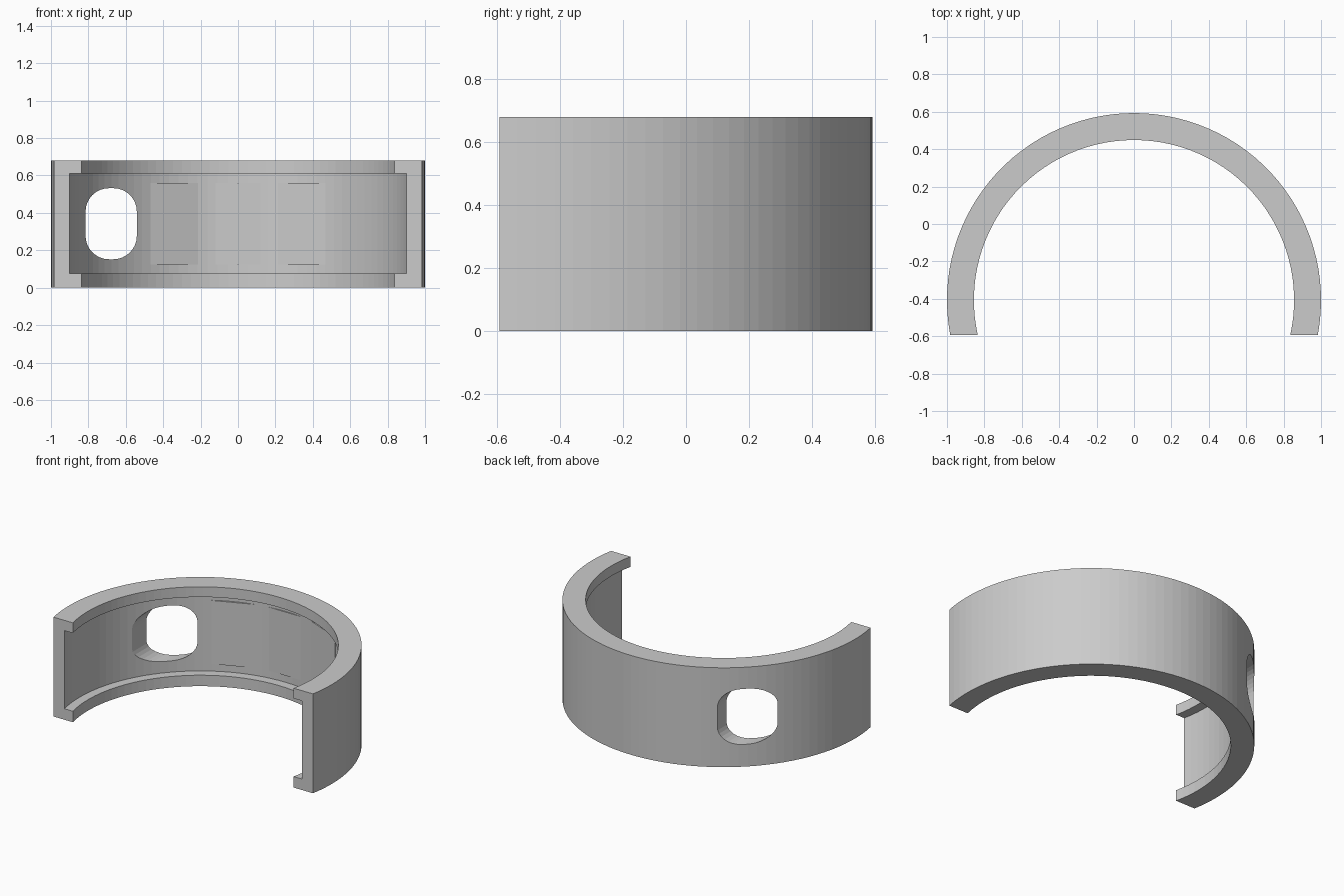
import bpy, bmesh
from math import asin, sin, cos, pi, radians

if "Cube" in bpy.data.objects:
    bpy.data.objects.remove(bpy.data.objects["Cube"], do_unlink=True)

CENTRE_Y = -0.407      # axis of the ring
END_DROP = 0.186       # distance of the flat ends in front of the axis
HEIGHT = 0.68
GROOVE_R = 0.919
SEGMENTS = 60

grey = bpy.data.materials.new("light_grey")
grey.use_nodes = True
grey.diffuse_color = (0.6, 0.6, 0.6, 1)
grey.node_tree.nodes["Principled BSDF"].inputs["Base Color"].default_value = (0.6, 0.6, 0.6, 1)


def loft(name, sections):
    """Closed solid through a list of equal-length closed sections."""
    bm = bmesh.new()
    rings = [[bm.verts.new(p) for p in s] for s in sections]
    count = len(rings[0])
    for a, b in zip(rings, rings[1:]):
        for i in range(count):
            j = (i + 1) % count
            bm.faces.new((a[i], a[j], b[j], b[i]))
    bm.faces.new(rings[0])
    bm.faces.new(rings[-1][::-1])
    bmesh.ops.recalc_face_normals(bm, faces=bm.faces)
    mesh = bpy.data.meshes.new(name)
    bm.to_mesh(mesh)
    bm.free()
    mesh.materials.append(grey)
    obj = bpy.data.objects.new(name, mesh)
    bpy.context.collection.objects.link(obj)
    return obj


def polar(r, angle, z):
    return (r * cos(angle), CENTRE_Y + r * sin(angle), z)


# Channel-shaped band, both ends trimmed on one flat plane
profile = [(1, 0), (1, HEIGHT), (0.856, HEIGHT), (0.856, 0.61),
           (GROOVE_R, 0.61), (GROOVE_R, 0.075), (0.856, 0.075), (0.856, 0)]
sections = []
for k in range(SEGMENTS + 1):
    ring = []
    for r, z in profile:
        start = -asin(END_DROP / r)
        ring.append(polar(r, start + (pi - 2 * start) * k / SEGMENTS, z))
    sections.append(ring)
band = loft("band", sections)

# Rounded slot cut straight through the wall
HALF_W, HALF_H, CORNER = 0.137, 0.19, 0.125
outline = []
for q, (sx, sz) in enumerate([(1, 1), (-1, 1), (-1, -1), (1, -1)]):
    for step in range(9):
        a = (q + step / 8) * pi / 2
        outline.append((-0.678 + sx * (HALF_W - CORNER) + CORNER * cos(a),
                        0.342 + sz * (HALF_H - CORNER) + CORNER * sin(a)))
cutter = loft("slot_cutter", [[(x, y, z) for x, z in outline] for y in (-0.2, 0.8)])
cutter.hide_render = True
cut = band.modifiers.new("slot", "BOOLEAN")
cut.operation = "DIFFERENCE"
cut.solver = "EXACT"
cut.object = cutter
bpy.context.view_layer.objects.active = band
bpy.ops.object.modifier_apply(modifier=cut.name)
bpy.data.objects.remove(cutter, do_unlink=True)

# Thin three-facet pad on the inner wall
pad = []
for angle, r in [(-30.7, 0.916), (-10.7, 0.927), (10.7, 0.927), (30.7, 0.916)]:
    a = radians(90 - angle)
    pad.append([polar(r, a, 0.125), polar(r, a, 0.56),
                polar(0.95, a, 0.56), polar(0.95, a, 0.125)])
loft("inner_pad", pad)
